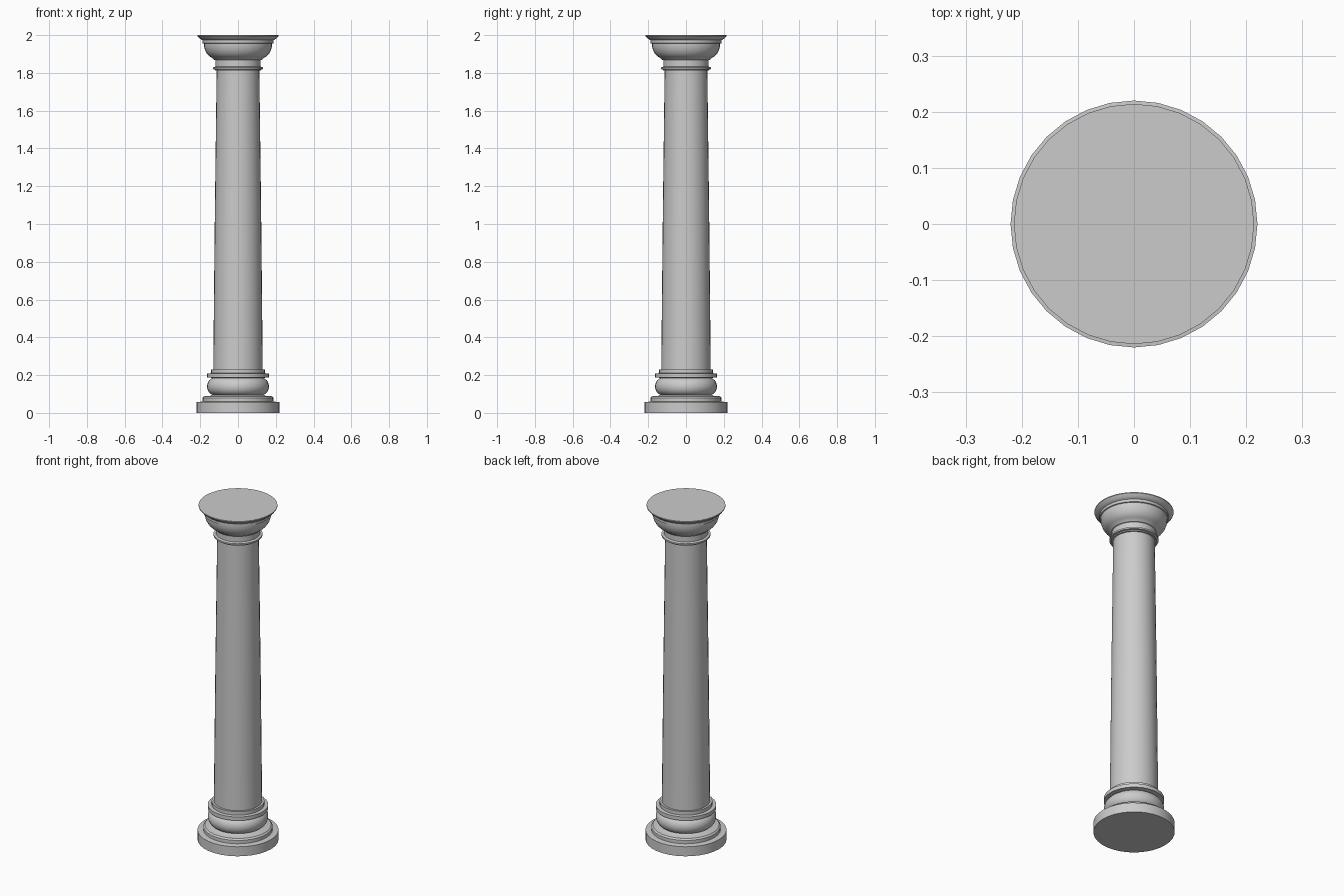
import bpy, bmesh
from math import sin, cos, pi, radians

if "Cube" in bpy.data.objects:
    bpy.data.objects.remove(bpy.data.objects["Cube"])

SIDES = 32


def arc(cr, cz, rr, rz, a0, a1, n):
    """Points (radius, height) along an elliptical moulding arc, angles in degrees."""
    return [(cr + rr * cos(radians(a0 + (a1 - a0) * i / n)),
             cz + rz * sin(radians(a0 + (a1 - a0) * i / n))) for i in range(n + 1)]


def lathe(name, profile, cap_bottom=False, cap_top=False):
    """Turn a profile, listed bottom to top, around the z axis."""
    bm = bmesh.new()
    rings = [[bm.verts.new((r * cos(2 * pi * k / SIDES), r * sin(2 * pi * k / SIDES), z))
              for k in range(SIDES)] for r, z in profile]
    for low, high in zip(rings, rings[1:]):
        for k in range(SIDES):
            j = (k + 1) % SIDES
            bm.faces.new((low[k], low[j], high[j], high[k]))
    if cap_bottom:
        bm.faces.new(rings[0][::-1])
    if cap_top:
        bm.faces.new(rings[-1])
    mesh = bpy.data.meshes.new(name)
    bm.to_mesh(mesh)
    bm.free()
    ob = bpy.data.objects.new(name, mesh)
    bpy.context.collection.objects.link(ob)
    bpy.ops.object.select_all(action='DESELECT')
    ob.select_set(True)
    bpy.context.view_layer.objects.active = ob
    bpy.ops.object.shade_smooth_by_angle(angle=radians(30))
    return ob


# Base: round plinth, step, fat torus, collar rings
base = [(0.22, 0.0), (0.22, 0.057), (0.188, 0.06), (0.188, 0.08), (0.18, 0.088), (0.148, 0.09)]
base += arc(0.125, 0.14, 0.039, 0.046, -75, 75, 10)
base += [(0.148, 0.187), (0.164, 0.187), (0.164, 0.209), (0.143, 0.21), (0.143, 0.231), (0.131, 0.231)]
lathe("base", base, cap_bottom=True)

# Shaft: gently tapered
lathe("shaft", [(0.131, 0.231), (0.127, 0.63), (0.123, 1.02), (0.118, 1.42), (0.113, 1.812)])

# Capital: neck ring, neck, bowl and flared top slab
capital = [(0.113, 1.812), (0.122, 1.812), (0.122, 1.818), (0.133, 1.82), (0.133, 1.829), (0.12, 1.833),
           (0.12, 1.868), (0.128, 1.87)]
capital += arc(0.115, 1.955, 0.066, 0.08, -70, 0, 8)
capital += [(0.187, 1.957), (0.187, 1.973)]
capital += [(0.194, 1.976), (0.204, 1.983), (0.214, 1.995), (0.214, 2.0)]
lathe("capital", capital, cap_top=True)
